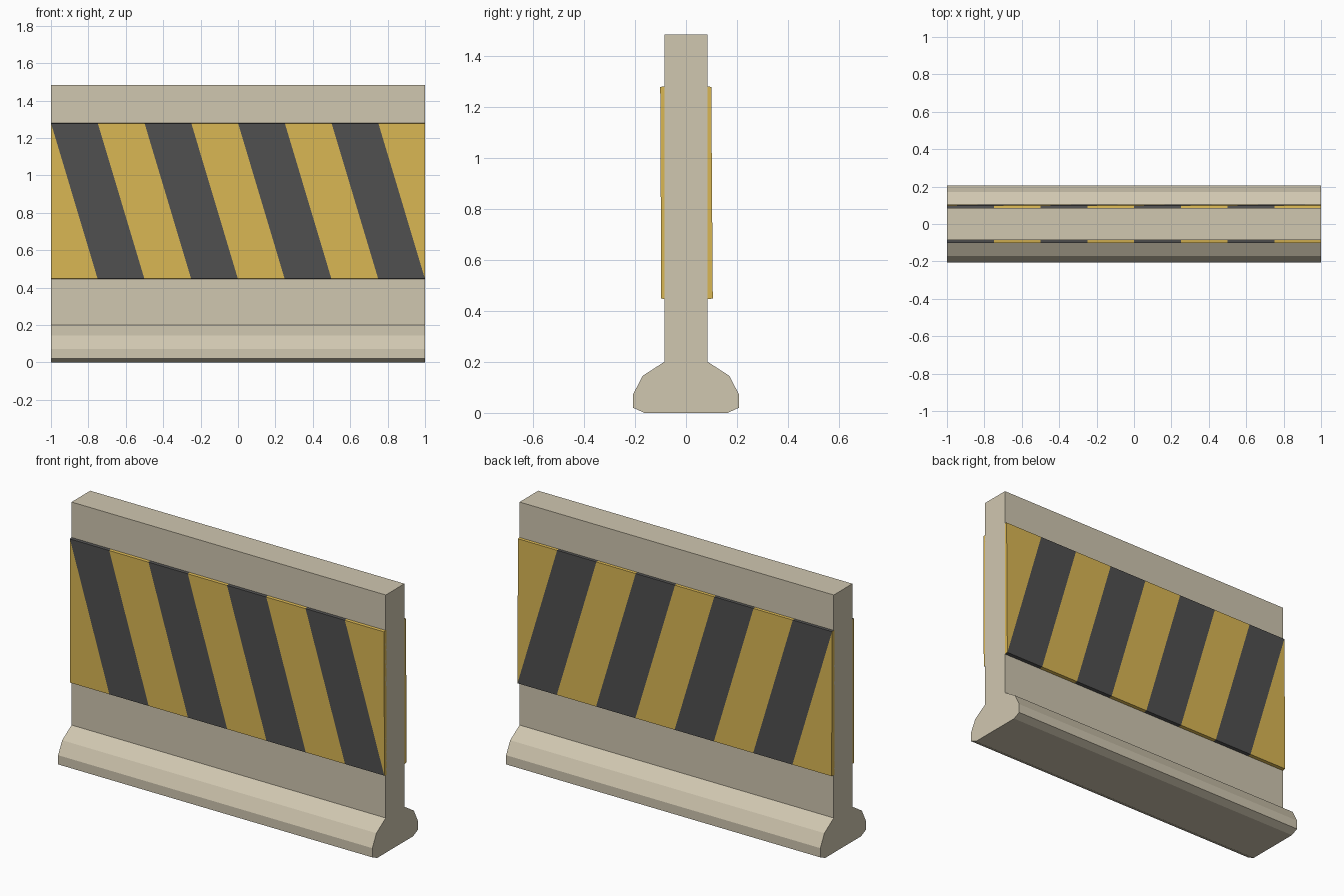
import bpy, bmesh, math
from mathutils import Vector

if "Cube" in bpy.data.objects:
    bpy.data.objects.remove(bpy.data.objects["Cube"])


def lin(c):
    c /= 255
    return c / 12.92 if c <= 0.04045 else ((c + 0.055) / 1.055) ** 2.4


def material(name, r, g, b):
    m = bpy.data.materials.new(name)
    m.diffuse_color = (lin(r), lin(g), lin(b), 1)
    m.use_nodes = True
    m.node_tree.nodes["Principled BSDF"].inputs["Base Color"].default_value = m.diffuse_color
    return m


concrete = material("beige concrete", 208, 199, 176)
yellow = material("warning yellow", 218, 183, 84)
dark = material("dark grey", 80, 80, 80)


def extrude_x(profile):
    """Prism from a closed y-z profile, spanning x -1 to 1."""
    bm = bmesh.new()
    face = bm.faces.new([bm.verts.new((-1, y, z)) for y, z in profile])
    ext = bmesh.ops.extrude_face_region(bm, geom=[face], use_keep_orig=True)
    moved = [v for v in ext["geom"] if isinstance(v, bmesh.types.BMVert)]
    bmesh.ops.translate(bm, verts=moved, vec=(2, 0, 0))
    bmesh.ops.recalc_face_normals(bm, faces=bm.faces)
    return bm


def finish(bm, name, mats):
    me = bpy.data.meshes.new(name)
    bm.to_mesh(me)
    bm.free()
    for m in mats:
        me.materials.append(m)
    ob = bpy.data.objects.new(name, me)
    bpy.context.collection.objects.link(ob)
    return ob


# Barrier body: straight wall on a flared foot
half = [(0.163, 0), (0.207, 0.02), (0.207, 0.073), (0.17, 0.145),
        (0.085, 0.2), (0.085, 1.483)]
finish(extrude_x(half + [(-y, z) for y, z in reversed(half)]),
       "barrier_wall", [concrete])

# Striped warning panels, slightly tilted, cut along slanted stripe lines
BOTTOM, TOP, STEP = 0.445, 1.28, 0.25
SLOPE = STEP / (TOP - BOTTOM)


def striped_panel(name, inner, outer_bottom, outer_top):
    bm = extrude_x([(inner, BOTTOM), (outer_bottom, BOTTOM + 0.003),
                    (outer_top, TOP - 0.003), (inner, TOP)])
    for i in range(8):
        geom = bm.verts[:] + bm.edges[:] + bm.faces[:]
        bmesh.ops.bisect_plane(bm, geom=geom, dist=1e-5,
                               plane_co=(-1 + i * STEP, 0, TOP),
                               plane_no=Vector((1, 0, SLOPE)).normalized())
    for f in bm.faces:
        c = f.calc_center_median()
        t = c.x - (TOP - c.z) * SLOPE
        f.material_index = int(math.floor((t + 1) / STEP) % 2 == 0)
    finish(bm, name, [yellow, dark])


striped_panel("front_stripe_panel", -0.08, -0.097, -0.101)
striped_panel("back_stripe_panel", 0.08, 0.105, 0.099)
